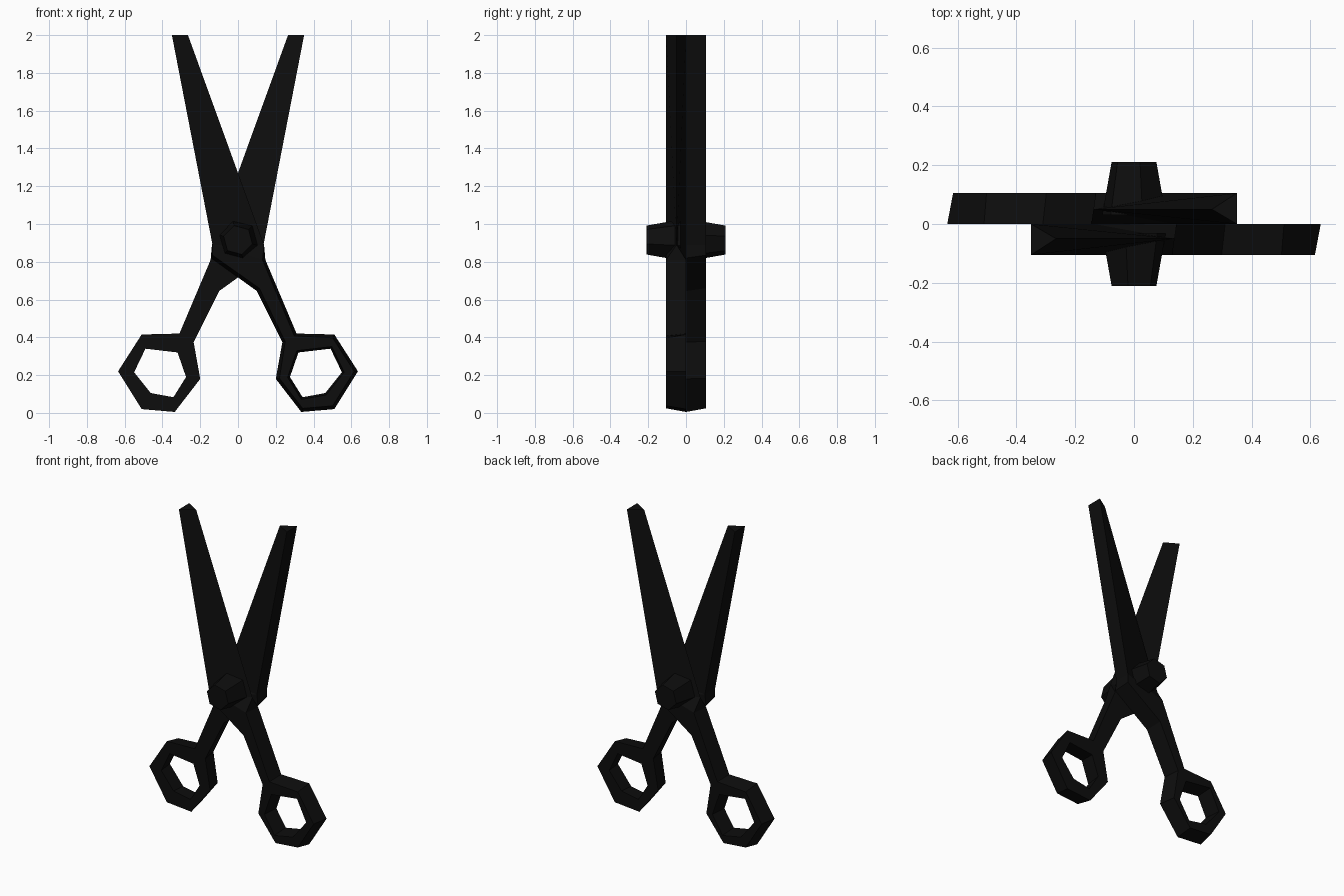
import bpy, bmesh, math
from mathutils import Matrix, Vector

if "Cube" in bpy.data.objects:
    bpy.data.objects.remove(bpy.data.objects["Cube"])

D = 0.105          # thickness of one half
ZP = 0.915         # pivot height
black = bpy.data.materials.new("black")
black.diffuse_color = (0.004, 0.004, 0.004, 1)
black.use_nodes = True
black.node_tree.nodes["Principled BSDF"].inputs["Base Color"].default_value = black.diffuse_color

# finger ring outline and its hexagonal hole (x, z)
RING = [(.31, .42), (.51, .415), (.635, .22), (.51, .02), (.335, .005), (.2, .18), (.235, .375)]
HOLE = [(.32, .32), (.49, .34), (.55, .215), (.462, .105), (.342, .083), (.275, .19)]
RC = (.415, .215)


def finish(bm, name):
    bmesh.ops.recalc_face_normals(bm, faces=bm.faces)
    me = bpy.data.meshes.new(name)
    bm.to_mesh(me)
    bm.free()
    me.materials.append(black)
    ob = bpy.data.objects.new(name, me)
    bpy.context.collection.objects.link(ob)
    return ob


def scaled(p, k):
    return tuple(c + (a - c) * k for a, c in zip(p, RC))


def scissor_half(name, turn):
    bm = bmesh.new()

    def pair(inner, outer):
        return [bm.verts.new((p[0], y, p[1])) for p, y in ((inner, 0), (outer, -D))]

    # handle: inner face is full size, outer face is slightly narrower
    ring = [pair(p, scaled(p, .91)) for p in RING]
    ring[0][1].co = (.298, -D, .408)
    ring[6][1].co = (.25, -D, .378)
    hole = [pair(p, scaled(p, 1.09)) for p in HOLE]
    shoulder = pair((.145, .81), (.13, .81))
    crotch = pair((.10, .645), (.113, .66))
    heel = pair((-.143, .82), (-.135, .835))
    spine = pair((-.135, .89), (-.135, .89))
    tip = pair((-.35, 2), (-.35, 2))
    # cutting edge: single line at mid thickness
    edge_base = bm.verts.new((.138, -.05, .89))
    edge_tip = bm.verts.new((-.265, -.05, 2))

    # both flat sides
    for i in (0, 1):
        bm.faces.new((tip[i], spine[i], edge_base, edge_tip))
        bm.faces.new((spine[i], shoulder[i], edge_base))
        bm.faces.new((spine[i], heel[i], crotch[i], shoulder[i]))
        bm.faces.new((shoulder[i], crotch[i], ring[6][i], ring[0][i]))
        for k in range(6):
            bm.faces.new((ring[k][i], ring[k + 1][i], hole[(k + 1) % 6][i], hole[k][i])
                         if k < 5 else (ring[5][i], ring[6][i], hole[0][i], hole[5][i]))
        bm.faces.new((ring[6][i], ring[0][i], hole[0][i]))
    # walls around the outline and the hole
    outline = [tip, spine, heel, crotch] + ring[:0:-1] + [ring[0], shoulder]
    loop = hole + [hole[0]]
    for chain in (outline, loop):
        for a, b in zip(chain, chain[1:]):
            bm.faces.new((a[0], b[0], b[1], a[1]))
    bm.faces.new((shoulder[0], shoulder[1], edge_base))
    bm.faces.new((tip[0], tip[1], edge_tip))
    bm.transform(Matrix.Rotation(turn, 4, 'Z'))
    return finish(bm, name)


def pivot_screw(name, side):
    # six-sided tapered screw head
    bm = bmesh.new()
    bmesh.ops.create_cone(bm, cap_ends=True, segments=6, radius1=.112, radius2=.079, depth=.18,
                          matrix=Matrix.Rotation(math.radians(15), 4, 'Z'))
    bm.transform(Matrix.Translation((0, side * .12, ZP)) @
                 Matrix.Rotation(-side * math.pi / 2, 4, 'X'))
    return finish(bm, name)


scissor_half("front_blade_and_handle", 0)
scissor_half("back_blade_and_handle", math.pi)
pivot_screw("front_pivot_screw", -1)
pivot_screw("back_pivot_screw", 1)
